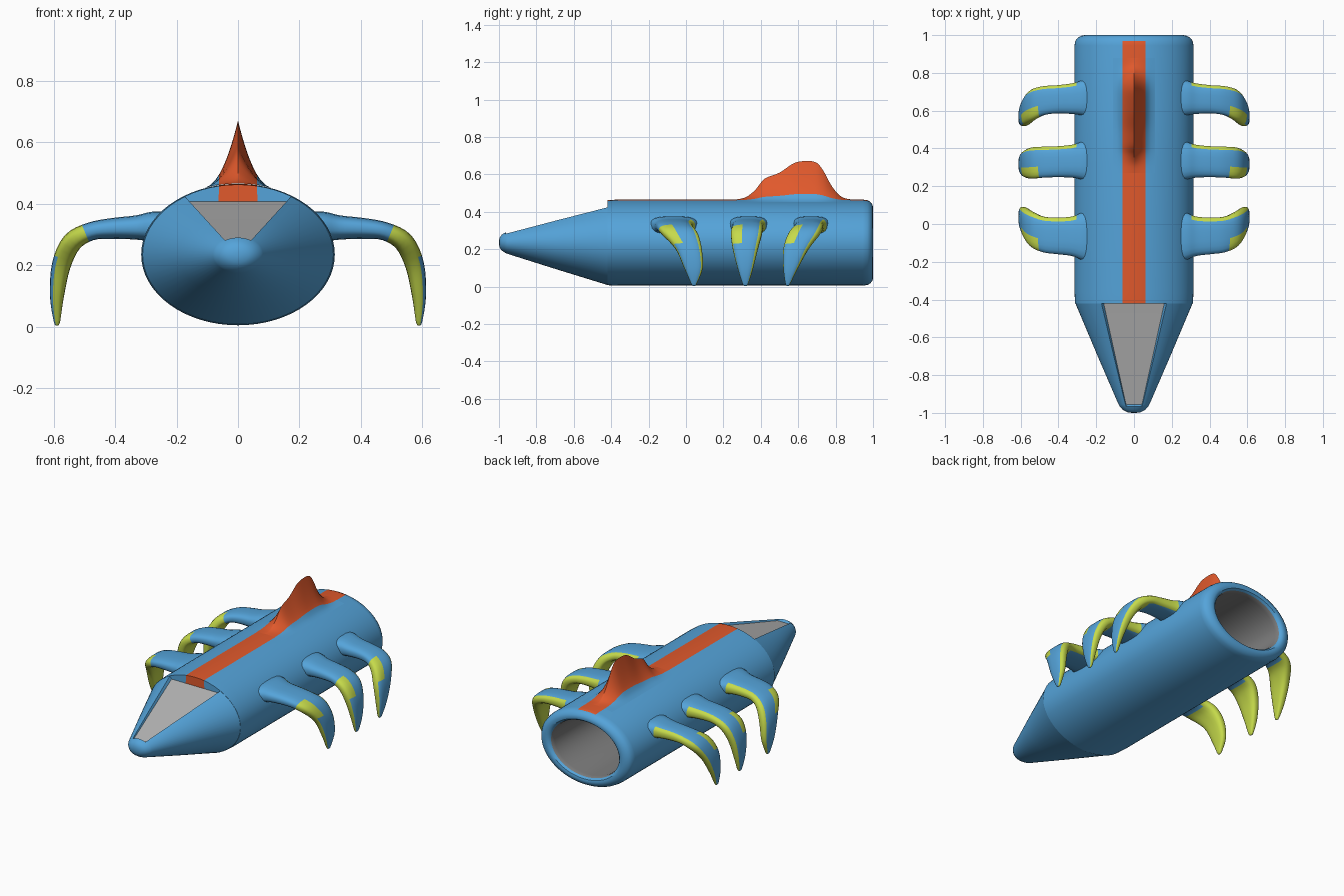
import bpy, bmesh, math
from mathutils import Vector

if "Cube" in bpy.data.objects:
    bpy.data.objects.remove(bpy.data.objects["Cube"])


def material(name, rgb):
    m = bpy.data.materials.new(name)
    m.use_nodes = True
    m.diffuse_color = (*rgb, 1)
    m.node_tree.nodes["Principled BSDF"].inputs["Base Color"].default_value = (*rgb, 1)
    return m


BLUE = material("hull blue", (0.09, 0.37, 0.70))
ORANGE = material("stripe orange", (0.75, 0.10, 0.025))
GREEN = material("leg lime", (0.56, 0.70, 0.07))
GREY = material("window grey", (0.46, 0.46, 0.46))
DARK = material("tunnel grey", (0.20, 0.20, 0.20))


def finish(name, bm, mats, angle, recalc=True):
    if recalc:
        bmesh.ops.recalc_face_normals(bm, faces=bm.faces)
    mesh = bpy.data.meshes.new(name)
    bm.to_mesh(mesh)
    bm.free()
    for m in mats:
        mesh.materials.append(m)
    ob = bpy.data.objects.new(name, mesh)
    bpy.context.collection.objects.link(ob)
    bpy.ops.object.select_all(action="DESELECT")
    ob.select_set(True)
    bpy.context.view_layer.objects.active = ob
    bpy.ops.object.shade_smooth_by_angle(angle=math.radians(angle))
    return ob


def spline(points, steps):
    """Catmull-Rom samples through tuples of any length."""
    pts = [points[0]] + list(points) + [points[-1]]
    out = []
    for a, b, c, d in zip(pts, pts[1:], pts[2:], pts[3:]):
        for k in range(steps):
            t = k / steps
            out.append([0.5 * (2 * q + (r - p) * t + (2 * p - 5 * q + 4 * r - s) * t * t
                               + (3 * q - p - 3 * r + s) * t ** 3)
                        for p, q, r, s in zip(a, b, c, d)])
    return out + [list(points[-1])]


# Hull: elliptical rings from the rear tunnel, around the rim, to the nose tip
N, RX, RZ, ZC = 64, 0.315, 0.23, 0.235
RIM = 6          # ring step where the window rim sits
FRONT = -0.42    # start of the nose cone


def hull_point(i, y, s, flat):
    a = 2 * math.pi * i / N
    x, z = RX * s * math.sin(a), ZC + RZ * s * math.cos(a)
    if flat and abs(i) <= RIM:
        edge = 2 * math.pi * RIM / N
        z = ZC + RZ * s * math.cos(edge)
        if abs(i) < RIM:
            x = RX * s * math.sin(edge) * 0.93 * i / (RIM - 1)
            z -= 0.015 * min(1, s + 0.3)
    return Vector((x, y, z))


rings = [(-0.3, 0.72, 0), (0.96, 0.72, 0), (0.985, 0.74, 0), (0.997, 0.78, 0), (1, 0.83, 0),
         (0.996, 0.89, 0), (0.985, 0.95, 0), (0.97, 0.985, 0), (0.945, 1, 0), (0.3, 1, 0),
         (-0.36, 1, 0), (FRONT, 0.99, 0), (FRONT, 0.985, 1), (-0.45, 0.945, 1),
         (-0.7, 0.61, 1), (-0.955, 0.26, 1), (-0.965, 0.24, 0), (-0.985, 0.185, 0),
         (-0.997, 0.11, 0), (-1, 0.03, 0)]
bm = bmesh.new()
steps = range(-N // 2, N // 2)
loops = [[bm.verts.new(hull_point(i, *r)) for i in steps] for r in rings]
for k, (lo, hi) in enumerate(zip(loops, loops[1:])):
    y0, y1, window = rings[k][0], rings[k + 1][0], rings[k][2] and rings[k + 1][2]
    for j in range(N):
        f = bm.faces.new((lo[j], lo[(j + 1) % N], hi[(j + 1) % N], hi[j]))
        mid = abs(steps[j] + 0.5)
        if k < 2:
            f.material_index = 3
        elif window and mid < RIM - 1:
            f.material_index = 2
        elif k >= 7 and y1 >= FRONT and mid < 2:
            f.material_index = 1
bm.faces.new(loops[0]).material_index = 3
bm.faces.new(loops[-1])
finish("hull", bm, [BLUE, ORANGE, GREY, DARK], 35)

# Dorsal fin: a concave ridge that flares into the hull top
outline = spline([(0.27, 0), (0.32, 0.012), (0.37, 0.05), (0.42, 0.11), (0.5, 0.143),
                  (0.57, 0.19), (0.62, 0.204), (0.69, 0.2), (0.73, 0.16), (0.78, 0.07),
                  (0.83, 0.015), (0.88, 0)], 4)
columns = [0, 0.006, 0.014, 0.024, 0.036, 0.05, 0.0615, 0.075, 0.09, 0.11]
columns = [-x for x in columns[:0:-1]] + columns
bm = bmesh.new()
rows = []
for y, h in outline:
    rows.append([bm.verts.new((x, y, ZC + RZ * math.sqrt(1 - (x / RX) ** 2) + 0.001
                               + max(h, 0) * (1 - abs(x) / 0.11) ** 2.2)) for x in columns])
for lo, hi in zip(rows, rows[1:]):
    for j in range(len(columns) - 1):
        f = bm.faces.new((lo[j], lo[j + 1], hi[j + 1], hi[j]))
        f.material_index = int(abs(f.calc_center_median().x) < 0.0615)
finish("dorsal_fin", bm, [BLUE, ORANGE], 50, recalc=False)

# Legs: one bent path (x, z, half thickness), with front and back edges per pair
path = [(0.235, 0.32, 0.055), (0.28, 0.325, 0.05), (0.33, 0.323, 0.04), (0.41, 0.32, 0.034),
        (0.48, 0.31, 0.03), (0.54, 0.275, 0.033), (0.575, 0.2, 0.031), (0.589, 0.1, 0.023),
        (0.589, 0.02, 0.011), (0.588, 0.004, 0.004)]
edges = {
    "front_legs": [(-0.21, 0.08), (-0.19, 0.06), (-0.17, 0.04), (-0.16, 0.035), (-0.15, 0.04),
                   (-0.12, 0.065), (-0.055, 0.085), (-0.01, 0.09), (0.025, 0.06), (0.035, 0.05)],
    "middle_legs": [(0.22, 0.45), (0.235, 0.435), (0.245, 0.42), (0.247, 0.412), (0.245, 0.41),
                    (0.24, 0.405), (0.25, 0.385), (0.275, 0.36), (0.3, 0.335), (0.31, 0.325)],
    "rear_legs": [(0.56, 0.78), (0.575, 0.76), (0.582, 0.745), (0.585, 0.735), (0.575, 0.73),
                  (0.545, 0.71), (0.52, 0.655), (0.52, 0.6), (0.53, 0.56), (0.538, 0.55)],
}
SIDES = 20


def rounded(v):
    return math.copysign(abs(v) ** 0.7, v)


for name, spans in edges.items():
    samples = spline([p + s for p, s in zip(path, spans)], 4)
    bm = bmesh.new()
    loops = []
    for k, (x, z, t, y0, y1) in enumerate(samples):
        a, b = samples[max(k - 1, 0)], samples[min(k + 1, len(samples) - 1)]
        along = Vector((b[0] - a[0], 0, b[1] - a[1])).normalized()
        out = Vector((-along.z, 0, along.x))
        loop = []
        for j in range(SIDES):
            ang = 2 * math.pi * (j + 0.5) / SIDES
            p = Vector((x, (y0 + y1) / 2 + (y1 - y0) / 2 * rounded(math.cos(ang)), z))
            loop.append(bm.verts.new(p + out * t * rounded(math.sin(ang))))
        loops.append(loop)
    for k, (lo, hi) in enumerate(zip(loops, loops[1:])):
        x, z = samples[k][:2]
        for j in range(SIDES):
            f = bm.faces.new((lo[j], lo[(j + 1) % SIDES], hi[(j + 1) % SIDES], hi[j]))
            ang = 2 * math.pi * (j + 1) / SIDES
            back, outer = math.cos(ang), math.sin(ang)
            # Lime back edge, lime lower limb, blue panel on the outer face
            panel = outer > 0.4 and (back > 0 or z < 0.23)
            f.material_index = int((back > 0.75 and x > 0.3) or (x > 0.485 and not panel))
    bm.faces.new(loops[-1]).material_index = 1
    leg = finish(name, bm, [BLUE, GREEN], 60)
    leg.modifiers.new("both_sides", "MIRROR")
